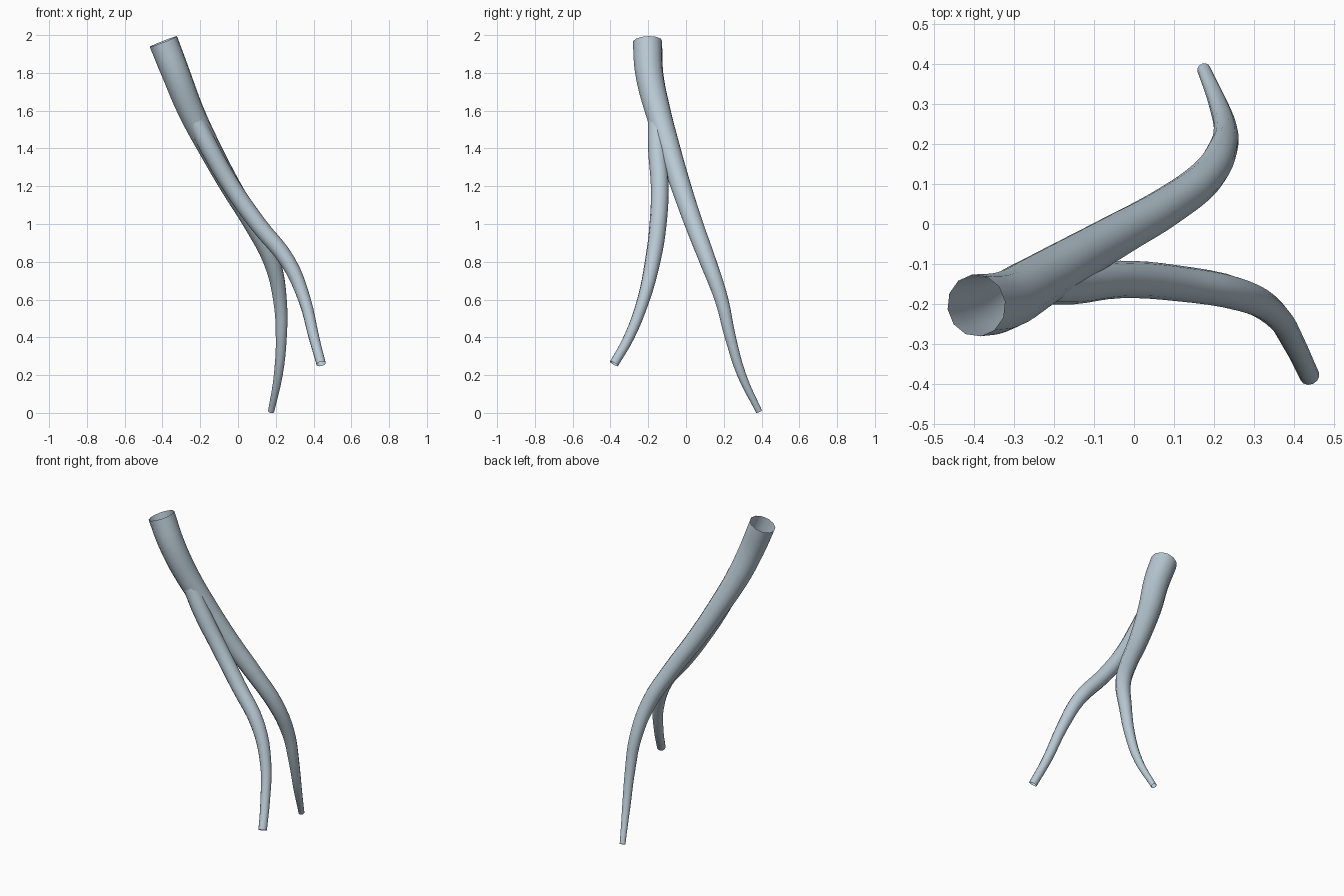
import bpy
import math

cube = bpy.data.objects.get("Cube")
if cube:
    bpy.data.objects.remove(cube, do_unlink=True)

# Single blue-grey surface colour
COLOUR = (0.48, 0.58, 0.65, 1.0)
mat = bpy.data.materials.new("blue_grey")
mat.use_nodes = True
mat.diffuse_color = COLOUR
mat.node_tree.nodes["Principled BSDF"].inputs["Base Color"].default_value = COLOUR


def tapered_tube(name, stations):
    """Open twelve-sided tube through stations of (x, y, z, radius)."""
    curve = bpy.data.curves.new(name, "CURVE")
    curve.dimensions = "3D"
    curve.bevel_depth = 1.0
    curve.bevel_resolution = 4
    curve.resolution_u = 4
    curve.use_fill_caps = False
    spline = curve.splines.new("BEZIER")
    spline.radius_interpolation = "CARDINAL"
    spline.bezier_points.add(len(stations) - 1)
    for point, (x, y, z, radius) in zip(spline.bezier_points, stations):
        point.co = (x, y, z)
        point.radius = radius
        point.handle_left_type = point.handle_right_type = "AUTO"
    tube = bpy.data.objects.new(name, curve)
    bpy.context.collection.objects.link(tube)
    bpy.ops.object.select_all(action="DESELECT")
    tube.select_set(True)
    bpy.context.view_layer.objects.active = tube
    bpy.ops.object.convert(target="MESH")
    tube = bpy.context.object
    tube.data.materials.clear()
    tube.data.materials.append(mat)
    bpy.ops.object.shade_smooth_by_angle(angle=math.radians(50))
    return tube


# Main stem, from the wide upper mouth to the thin lower tip
tapered_tube("main_stem", [
    (-0.395, -0.204, 1.966, 0.078),
    (-0.33, -0.195, 1.8, 0.075),
    (-0.25, -0.15, 1.6, 0.069),
    (-0.15, -0.09, 1.4, 0.061),
    (-0.04, -0.027, 1.2, 0.055),
    (0.08, 0.042, 1.0, 0.05),
    (0.18, 0.117, 0.8, 0.045),
    (0.222, 0.188, 0.6, 0.037),
    (0.229, 0.235, 0.4, 0.03),
    (0.213, 0.295, 0.2, 0.024),
    (0.175, 0.387, 0.007, 0.017),
])

# Side branch, starting inside the stem and bending forward
tapered_tube("side_branch", [
    (-0.22, -0.153, 1.54, 0.049),
    (-0.15, -0.152, 1.4, 0.049),
    (-0.035, -0.139, 1.2, 0.047),
    (0.105, -0.148, 1.0, 0.045),
    (0.265, -0.177, 0.8, 0.041),
    (0.352, -0.225, 0.6, 0.033),
    (0.402, -0.302, 0.4, 0.028),
    (0.44, -0.381, 0.26, 0.025),
])
